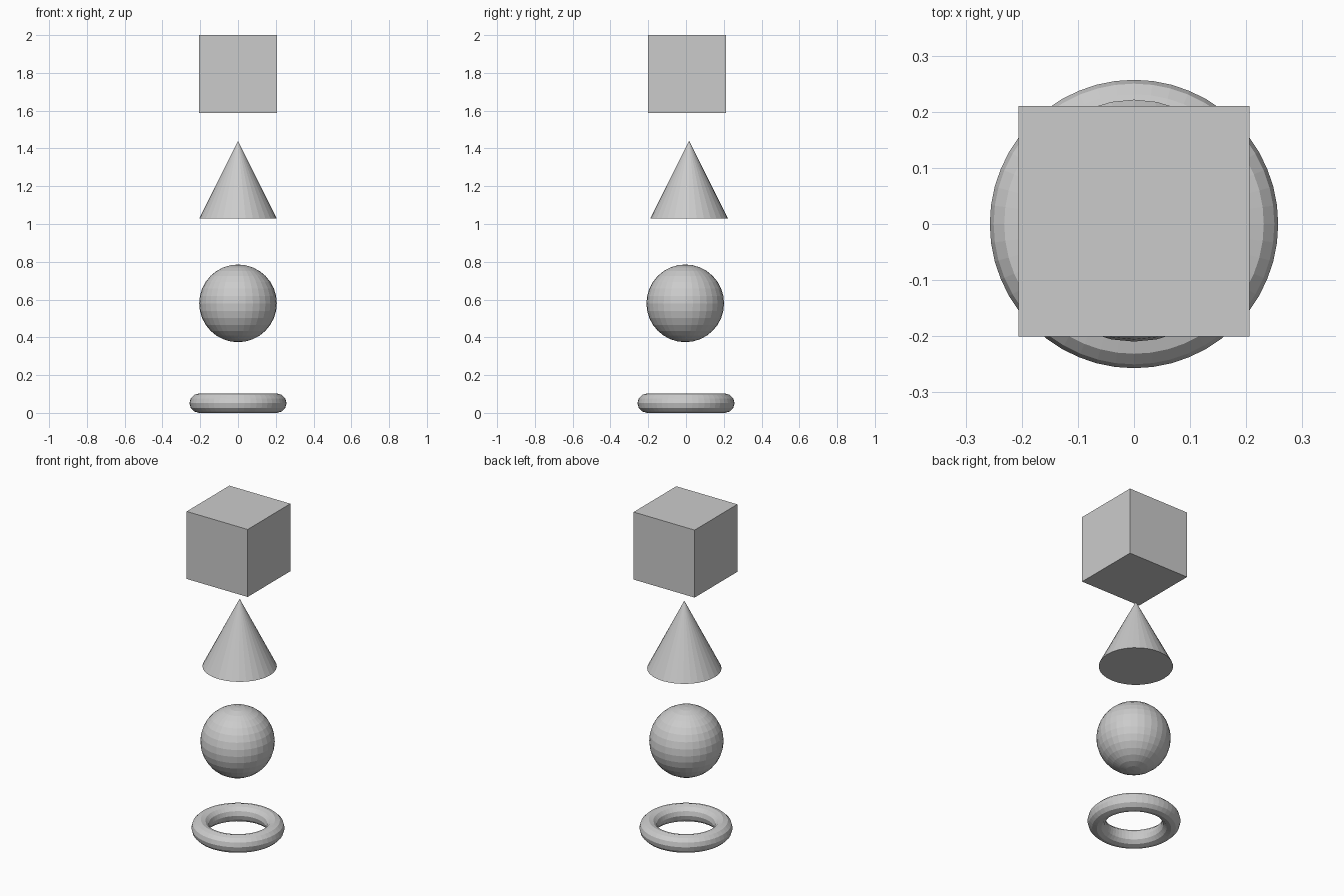
import bpy

# Remove the default cube
default = bpy.data.objects.get("Cube")
if default:
    bpy.data.objects.remove(default, do_unlink=True)

# Single plain grey
grey = bpy.data.materials.new("light_grey")
grey.use_nodes = True
colour = (0.6, 0.6, 0.6, 1)
grey.diffuse_color = colour
grey.node_tree.nodes["Principled BSDF"].inputs["Base Color"].default_value = colour

R = 0.2056  # shared half-width of the solids


def finish(name):
    """Name the newest primitive and give it the grey, keeping flat faces."""
    obj = bpy.context.object
    obj.name = name
    obj.data.materials.append(grey)


# Ring lying on the ground
bpy.ops.mesh.primitive_torus_add(major_segments=48, minor_segments=12,
                                 major_radius=R, minor_radius=R / 4,
                                 location=(0, 0, R / 4))
finish("ring")

# Ball
bpy.ops.mesh.primitive_uv_sphere_add(segments=32, ring_count=16, radius=R,
                                     location=(0, -0.004, 0.58))
finish("ball")

# Cone, point up
bpy.ops.mesh.primitive_cone_add(vertices=32, radius1=R, radius2=0, depth=2 * R,
                                location=(0, 0.016, 1.235))
finish("cone")

# Box on top
bpy.ops.mesh.primitive_cube_add(size=2 * R, location=(0, 0.005, 2 - R))
finish("box")
